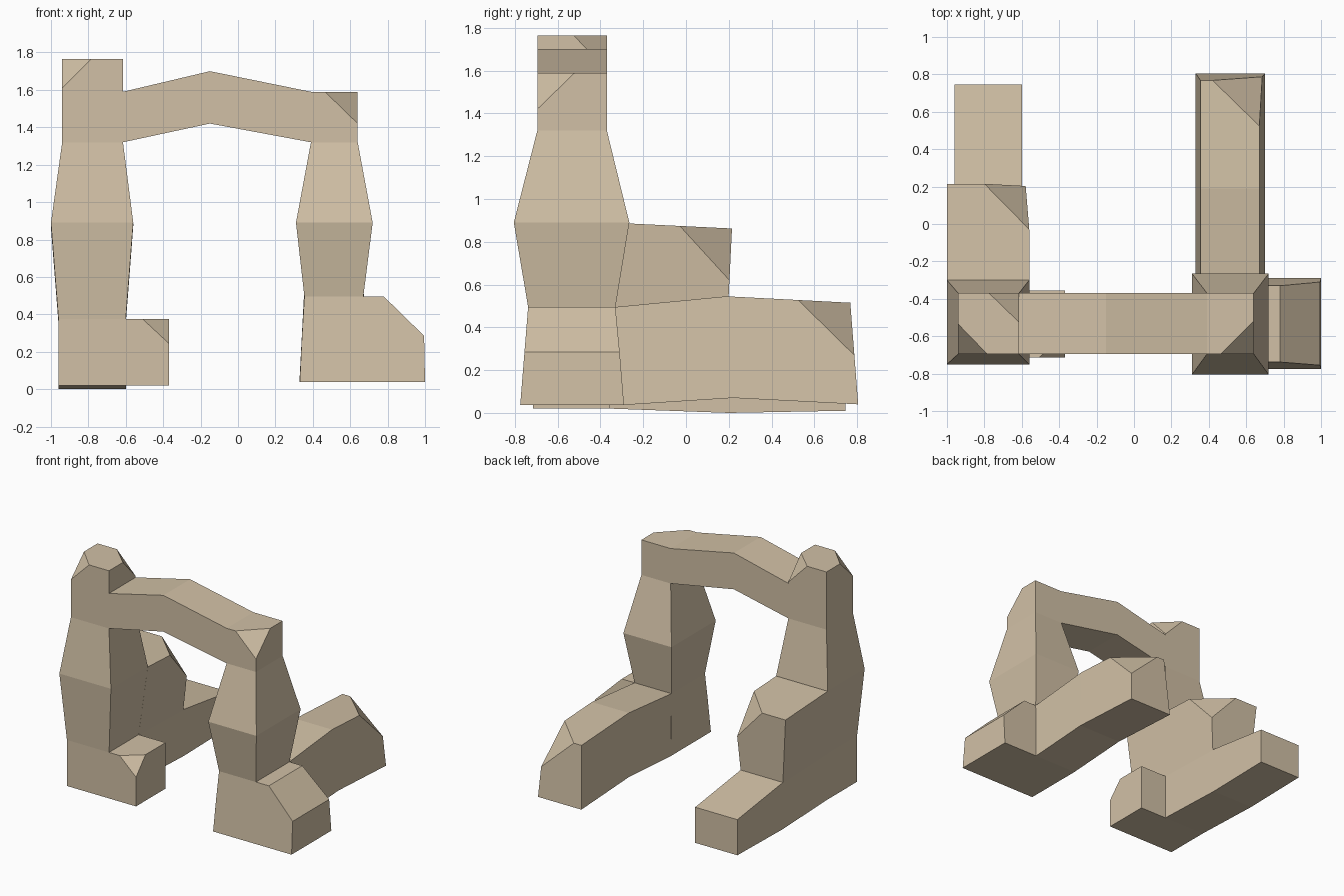
import bpy, bmesh
from mathutils import Vector

stone = bpy.data.materials.new("sandstone")
stone.diffuse_color = (0.64, 0.53, 0.38, 1)


def loft(name, rings, cuts=()):
    """Skin four-cornered rings in order, cap the ends, then slice corners off.
    Each cut is (three points on the cutting plane, the corner to remove)."""
    bm = bmesh.new()
    loops = [[bm.verts.new(p) for p in ring] for ring in rings]
    for a, b in zip(loops, loops[1:]):
        for i in range(4):
            j = (i + 1) % 4
            bm.faces.new((a[i], a[j], b[j], b[i]))
    bm.faces.new(loops[0])
    bm.faces.new(loops[-1])
    for pts, corner in cuts:
        p, q, r = (Vector(v) for v in pts)
        n = (q - p).cross(r - p).normalized()
        if n.dot(Vector(corner) - p) < 0:
            n = -n
        res = bmesh.ops.bisect_plane(bm, geom=bm.verts[:] + bm.edges[:] + bm.faces[:],
                                     plane_co=p, plane_no=n, clear_outer=True)
        edges = [e for e in res["geom_cut"] if isinstance(e, bmesh.types.BMEdge)]
        bmesh.ops.contextual_create(bm, geom=edges)
    bmesh.ops.recalc_face_normals(bm, faces=bm.faces)
    me = bpy.data.meshes.new(name)
    bm.to_mesh(me)
    bm.free()
    me.materials.append(stone)
    ob = bpy.data.objects.new(name, me)
    bpy.context.collection.objects.link(ob)
    return ob


def flat(z, x0, x1, y0, y1):
    """Horizontal ring for upright parts."""
    return [(x0, y0, z), (x1, y0, z), (x1, y1, z), (x0, y1, z)]


def slab(bottom, top, xb, xt):
    """Upright ring for walls running backwards: (y, z) and x range at bottom and top."""
    return [(xb[0], *bottom), (xb[1], *bottom), (xt[1], *top), (xt[0], *top)]


# Left pillar, with two chipped top corners
loft("left_pillar", [
    flat(0.02, -0.96, -0.60, -0.715, -0.355),
    flat(0.375, -0.96, -0.60, -0.715, -0.355),
    flat(0.89, -1.00, -0.56, -0.75, -0.30),
    flat(1.32, -0.94, -0.615, -0.695, -0.37),
    flat(1.765, -0.94, -0.615, -0.695, -0.37)],
    [(((-0.785, -0.695, 1.765), (-0.94, -0.535, 1.765), (-0.94, -0.695, 1.61)),
      (-0.94, -0.695, 1.765)),
     (((-0.775, -0.37, 1.765), (-0.615, -0.525, 1.765), (-0.615, -0.37, 1.60)),
      (-0.615, -0.37, 1.765))])

# Left foot block, chipped at the front
loft("left_foot", [
    flat(0.02, -0.60, -0.37, -0.715, -0.355),
    flat(0.375, -0.60, -0.37, -0.715, -0.355)],
    [(((-0.51, -0.715, 0.375), (-0.37, -0.60, 0.375), (-0.37, -0.715, 0.245)),
      (-0.37, -0.715, 0.375))])

# Left low wall and the taller block on it
lx, ux = (-0.96, -0.60), (-1.00, -0.56)
loft("left_low_wall", [
    slab((-0.355, 0.02), (-0.355, 0.375), lx, lx),
    slab((0.20, 0.0), (0.19, 0.36), lx, lx),
    slab((0.745, 0.01), (0.745, 0.285), lx, lx)])
loft("left_upper_wall", [
    slab((-0.355, 0.372), (-0.30, 0.887), lx, ux),
    slab((0.19, 0.355), (0.215, 0.862), lx, ux)],
    [(((-0.80, 0.215, 0.862), (-0.56, -0.03, 0.875), (-0.579, 0.203, 0.62)),
      (-0.56, 0.215, 0.862))])

# Right pillar, chipped at the top front corner
loft("right_pillar", [
    flat(0.495, 0.355, 0.67, -0.738, -0.33),
    flat(0.89, 0.31, 0.72, -0.805, -0.265),
    flat(1.32, 0.39, 0.64, -0.695, -0.37),
    flat(1.59, 0.39, 0.64, -0.695, -0.37)],
    [(((0.465, -0.695, 1.59), (0.64, -0.52, 1.59), (0.64, -0.695, 1.42)),
      (0.64, -0.695, 1.59))])

# Right foot with a sloped shoulder
loft("right_foot", [
    flat(0.037, 0.33, 1.00, -0.775, -0.29),
    flat(0.285, 0.342, 0.995, -0.755, -0.31),
    flat(0.495, 0.355, 0.78, -0.738, -0.33)])

# Right wall, chipped at the back corner
rb, rt = (0.33, 0.70), (0.355, 0.67)
loft("right_wall", [
    slab((-0.29, 0.037), (-0.33, 0.495), rb, rt),
    slab((0.22, 0.07), (0.19, 0.545), rb, rt),
    slab((0.805, 0.04), (0.768, 0.515), rb, rt)],
    [(((0.42, 0.768, 0.515), (0.67, 0.525, 0.527), (0.685, 0.787, 0.27)),
      (0.67, 0.768, 0.515))])

# Arched lintel
loft("lintel", [
    [(x, -0.695, z0), (x, -0.37, z0), (x, -0.37, z1), (x, -0.695, z1)]
    for x, z0, z1 in ((-0.615, 1.32, 1.59), (-0.15, 1.42, 1.70), (0.39, 1.32, 1.59))])
